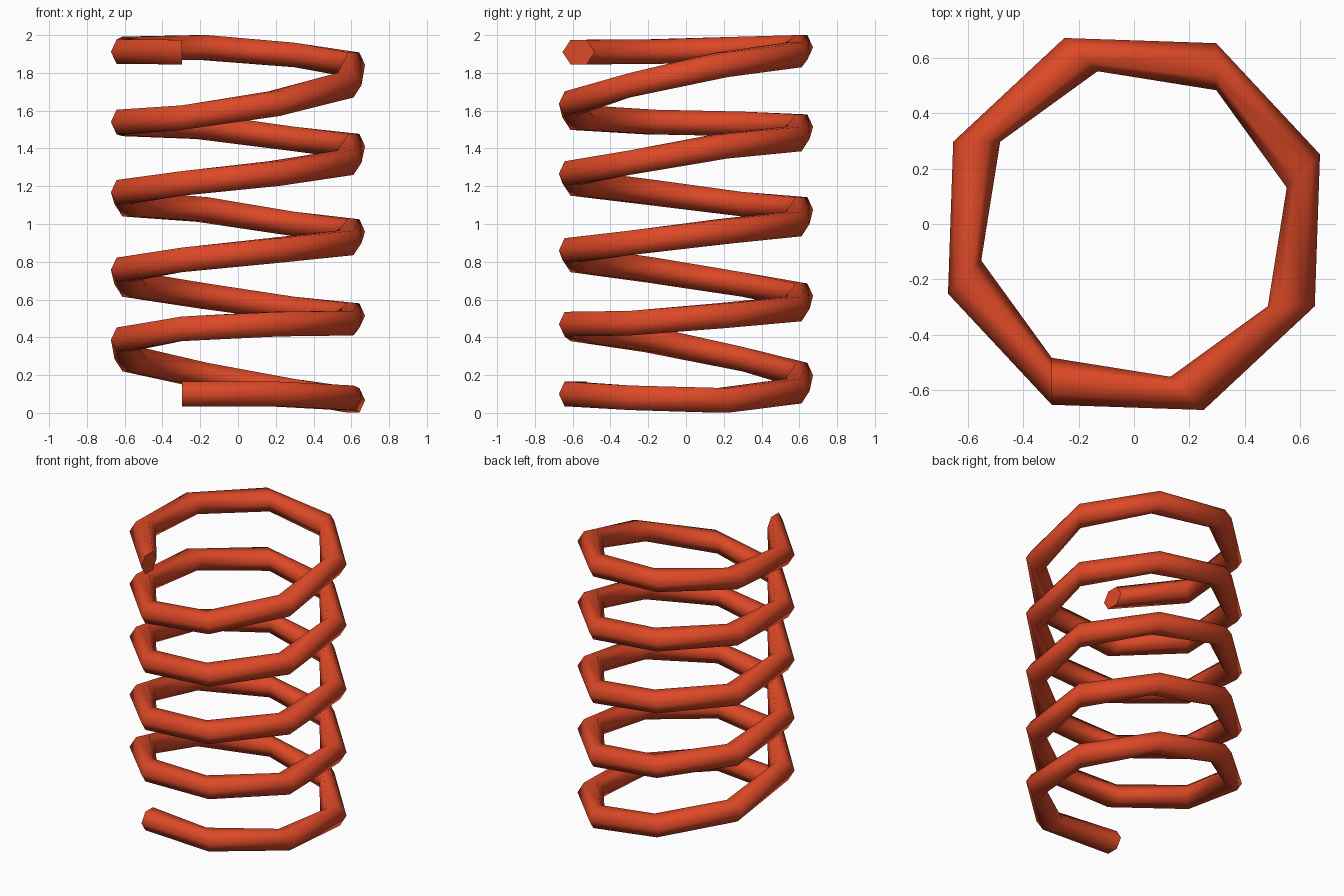
import bpy, bmesh, math
from mathutils import Vector

if "Cube" in bpy.data.objects:
    bpy.data.objects.remove(bpy.data.objects["Cube"])

# Coil: eight path points per turn, five turns, hexagonal wire
RADIUS = 0.642
START = math.radians(242.4)      # angle of first path point
TWIST = math.radians(27.6)       # wire sections are skewed from radial
HALF_W, HALF_H = 0.085, 0.065

# Height of the wire centre at each path point (flattened ends, uneven pitch)
heights = [
    0.10, 0.10, 0.08, 0.066, 0.115, 0.20, 0.285, 0.387,
    0.445, 0.47, 0.475, 0.515, 0.55, 0.62, 0.68, 0.757,
    0.81, 0.86, 0.90, 0.96, 1.00, 1.077, 1.105, 1.168,
    1.215, 1.267, 1.325, 1.412, 1.45, 1.515, 1.53, 1.54,
    1.563, 1.637, 1.735, 1.843, 1.895, 1.935, 1.927, 1.912, 1.91]

# Hexagonal wire section: (outward, up)
section = [(HALF_W * math.cos(k * math.pi / 3),
            HALF_H * math.sin(k * math.pi / 3) / math.sin(math.pi / 3))
           for k in range(6)]

bm = bmesh.new()
rings = []
for i, z in enumerate(heights):
    a = START + i * math.pi / 4
    centre = Vector((RADIUS * math.cos(a), RADIUS * math.sin(a), z))
    out = Vector((math.cos(a + TWIST), math.sin(a + TWIST), 0))
    rings.append([bm.verts.new(centre + out * u + Vector((0, 0, v)))
                  for u, v in section])

# Wire sides
for r0, r1 in zip(rings, rings[1:]):
    for k in range(6):
        n = (k + 1) % 6
        f = bm.faces.new((r0[k], r0[n], r1[n], r1[k]))
        f.smooth = True

# Flat cut ends
caps = [bm.faces.new(rings[0][::-1]), bm.faces.new(rings[-1])]
for cap in caps:
    for e in cap.edges:
        e.smooth = False
bmesh.ops.recalc_face_normals(bm, faces=bm.faces[:])

mesh = bpy.data.meshes.new("coil_spring")
bm.to_mesh(mesh)
bm.free()

red = bpy.data.materials.new("orange red")
red.diffuse_color = (0.72, 0.066, 0.02, 1)
red.use_nodes = True
red.node_tree.nodes["Principled BSDF"].inputs["Base Color"].default_value = red.diffuse_color
mesh.materials.append(red)

spring = bpy.data.objects.new("coil_spring", mesh)
bpy.context.collection.objects.link(spring)
